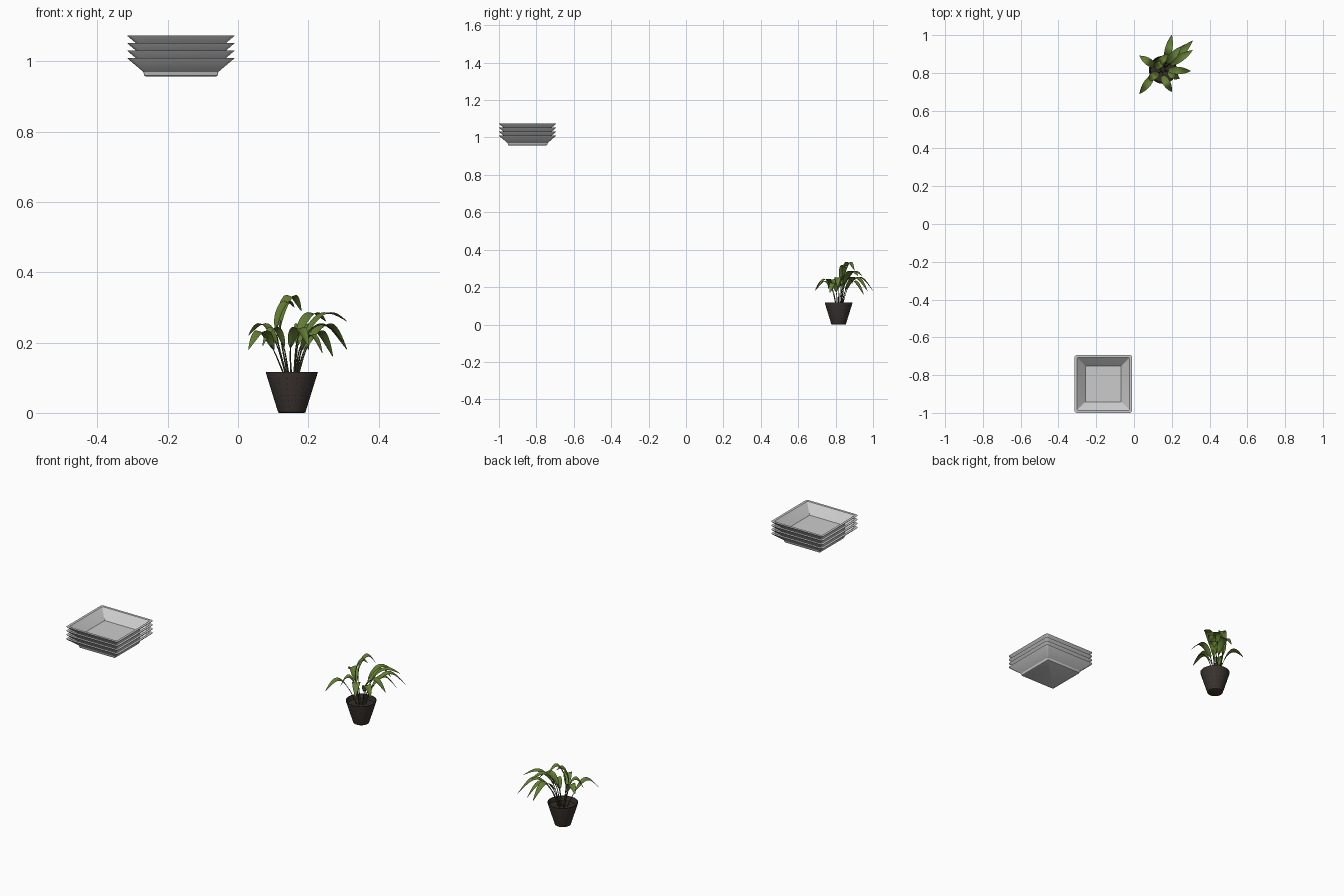
import bpy
from math import cos, sin, pi
from mathutils import Vector

if "Cube" in bpy.data.objects:
    bpy.data.objects.remove(bpy.data.objects["Cube"])


def material(name, rgb):
    m = bpy.data.materials.new(name)
    m.diffuse_color = (*rgb, 1)
    m.use_nodes = True
    m.node_tree.nodes["Principled BSDF"].inputs["Base Color"].default_value = m.diffuse_color
    return m


GREEN = material("leaf_green", (0.13, 0.21, 0.035))
STEM = material("stem_green", (0.06, 0.075, 0.03))
DARK = material("pot_brown", (0.042, 0.033, 0.028))
SOIL = material("soil_brown", (0.035, 0.026, 0.018))
HOLE = material("hole_black", (0.008, 0.006, 0.005))


def mesh_object(name, verts, faces, mat=None, smooth=True, angle=0.6):
    me = bpy.data.meshes.new(name)
    me.from_pydata(verts, [], faces)
    ob = bpy.data.objects.new(name, me)
    bpy.context.collection.objects.link(ob)
    if mat:
        me.materials.append(mat)
    if smooth:
        bpy.ops.object.select_all(action='DESELECT')
        ob.select_set(True)
        bpy.context.view_layer.objects.active = ob
        bpy.ops.object.shade_smooth_by_angle(angle=angle)
    return ob


def skin(loops):
    """Join equal-length closed loops with quads and cap both ends."""
    n = len(loops[0])
    verts = [p for loop in loops for p in loop]
    faces = [(i * n + j, i * n + (j + 1) % n, (i + 1) * n + (j + 1) % n, (i + 1) * n + j)
             for i in range(len(loops) - 1) for j in range(n)]
    faces.append(tuple(reversed(range(n))))
    faces.append(tuple(range(len(verts) - n, len(verts))))
    return verts, faces


# Stack of four square bowls
def rounded_square(cx, cy, z, half, r, seg=4):
    pts = []
    for k, (sx, sy) in enumerate(((1, 1), (-1, 1), (-1, -1), (1, -1))):
        for i in range(seg + 1):
            a = (k + i / seg) * pi / 2
            pts.append((cx + sx * (half - r) + r * cos(a), cy + sy * (half - r) + r * sin(a), z))
    return pts


# Bowl section: half width, height below rim, corner radius
BOWL = [(0.100, -0.053, 0.004), (0.104, -0.051, 0.004), (0.107, -0.040, 0.004),
        (0.152, -0.002, 0.014), (0.153, 0, 0.014), (0.140, 0, 0.006),
        (0.095, -0.045, 0.002)]
for k in range(4):
    rim = 1.0105 + k * 0.0213
    loops = [rounded_square(-0.1625, -0.847, rim + z, h, r) for h, z, r in BOWL]
    mesh_object(f"square_bowl_{k + 1}", *skin(loops))

# Tapered round pot with soil
PX, PY = 0.153, 0.816


def circle(r, z, n=32):
    return [(PX + r * cos(2 * pi * i / n), PY + r * sin(2 * pi * i / n), z) for i in range(n)]


pot = [(0.036, 0), (0.039, 0.002), (0.074, 0.115), (0.074, 0.117), (0.070, 0.117), (0.064, 0.09)]
mesh_object("pot", *skin([circle(r, z) for r, z in pot]), DARK)
mesh_object("soil", *skin([circle(0.064, 0.089), circle(0.065, 0.095)]), SOIL)

# Small perforations in the pot wall, as dark discs
hv, hf = [], []
for row in range(6):
    z = 0.018 + row * 0.016
    r = 0.039 + (z - 0.002) * 0.31 + 0.0004
    for c in range(16):
        a = 2 * pi * (c + 0.5) / 16
        n = Vector((cos(a), sin(a), -0.31)).normalized()
        t = Vector((-sin(a), cos(a), 0))
        b = n.cross(t)
        o = Vector((PX + r * cos(a), PY + r * sin(a), z))
        s = len(hv)
        hv += [o + 0.0015 * (cos(q * pi / 3) * t + sin(q * pi / 3) * b) for q in range(6)]
        hf.append(tuple(range(s, s + 6)))
mesh_object("pot_holes", hv, hf, HOLE, smooth=False)


# Leaves: each arches from the soil over a peak to its tip
def spline(p0, p1, p2, p3, t):
    return 0.5 * (2 * p1 + (p2 - p0) * t + (2 * p0 - 5 * p1 + 4 * p2 - p3) * t * t
                  + (3 * p1 - p0 - 3 * p2 + p3) * t ** 3)


def leaf(k, tip, top, start_x, width=0.020):
    tip = Vector(tip)
    soil = 0.094
    foot = Vector((PX + 0.3 * (start_x - PX), PY + 0.1 * (tip.y - PY), soil))
    start = Vector((start_x, PY + 0.27 * (tip.y - PY), soil + 0.64 * (top - soil)))
    peak = start.lerp(tip, 0.47)
    peak.z = top
    ctrl = [2 * foot - start, foot, start, peak, tip, 2 * tip - peak + Vector((0, 0, -0.03))]

    def path(u):
        i = min(int(u), 2)
        return spline(*ctrl[i:i + 4], u - i)

    # Blade: gently folded ribbon, wide in the middle and pointed at the tip
    rows, across = 14, (-1, -0.55, 0, 0.55, 1)
    verts, faces = [], []
    side = Vector((start.y - tip.y, tip.x - start.x, 0)).normalized()
    for i in range(rows + 1):
        t = i / rows
        u = 0.95 + 2.05 * t
        p = path(u)
        tangent = (path(min(u + 0.02, 3)) - path(min(u + 0.02, 3) - 0.04)).normalized()
        up = tangent.cross(side).normalized()
        w = width * max(0.03, sin(pi * t ** 0.85)) ** 0.8
        verts += [p + side * (a * w) + up * (0.25 * w * abs(a)) for a in across]
    m = len(across)
    for i in range(rows):
        for j in range(m - 1):
            q = i * m + j
            faces.append((q, q + 1, q + m + 1, q + m))
    mesh_object(f"leaf_{k}", verts, faces, GREEN, angle=1.0)

    # Stem: thin tapering tube
    loops = []
    for i in range(9):
        p, r = path(i / 8 * 1.15), 0.0026 - 0.0012 * i / 8
        loops.append([p + Vector((r * cos(q * pi / 3), r * sin(q * pi / 3), 0)) for q in range(6)])
    mesh_object(f"stem_{k}", *skin(loops), STEM)


# Leaf tip, height of the arch, x where the blade starts
LEAVES = [
    ((0.03, 0.69, 0.18), 0.23, 0.10),
    ((0.03, 0.89, 0.22), 0.25, 0.11),
    ((0.07, 0.76, 0.19), 0.24, 0.13),
    ((0.20, 0.70, 0.19), 0.24, 0.15),
    ((0.16, 0.86, 0.30), 0.31, 0.11),
    ((0.18, 0.90, 0.29), 0.33, 0.12),
    ((0.30, 0.81, 0.20), 0.25, 0.18),
    ((0.31, 0.92, 0.26), 0.28, 0.19),
    ((0.31, 0.97, 0.18), 0.25, 0.20),
    ((0.20, 1.00, 0.18), 0.25, 0.17),
    ((0.27, 0.95, 0.16), 0.23, 0.19),
    ((0.24, 0.77, 0.17), 0.22, 0.18),
    ((0.25, 0.94, 0.26), 0.28, 0.17),
]
for k, spec in enumerate(LEAVES, 1):
    leaf(k, *spec)
